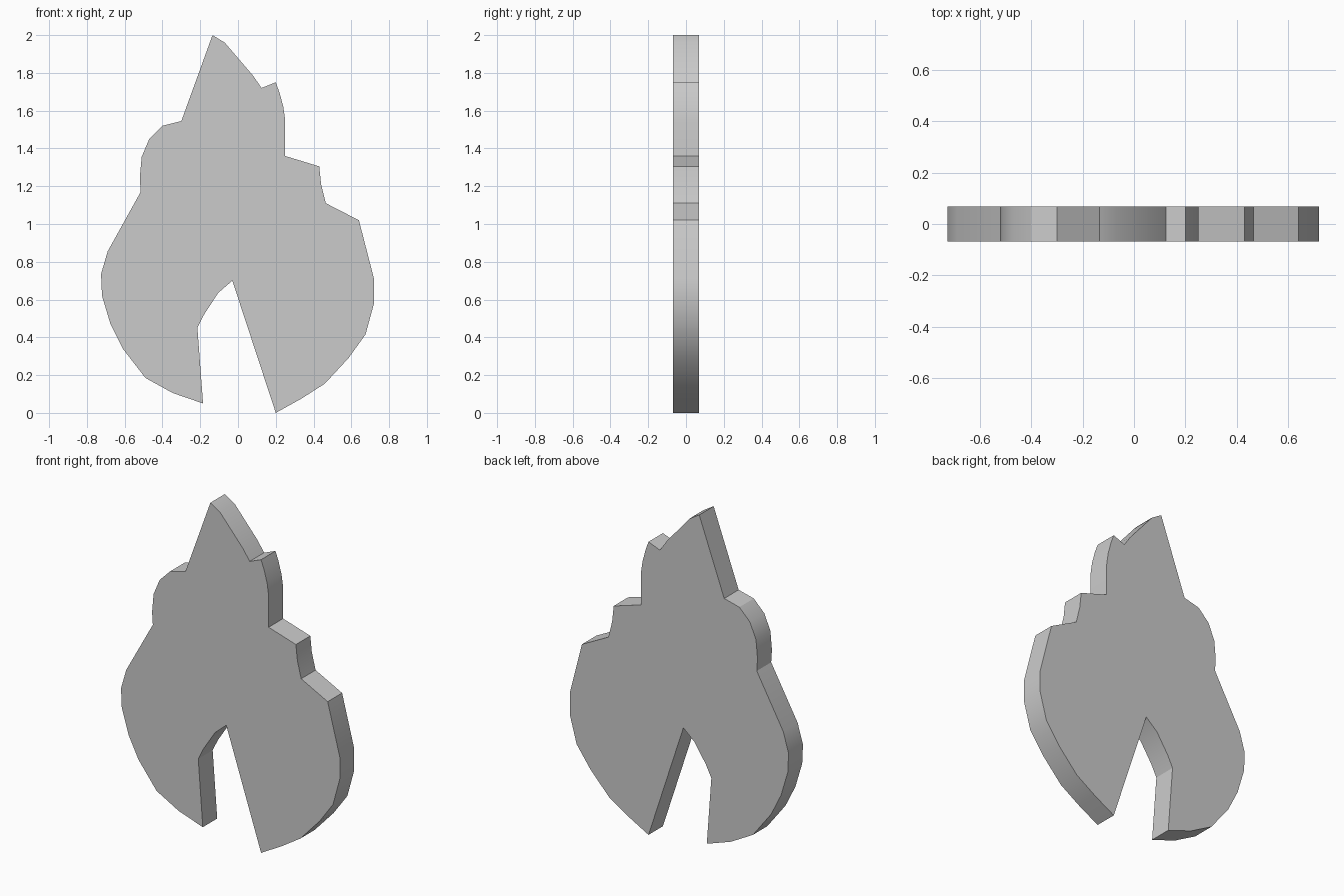
import bpy
import bmesh
import math

HALF_DEPTH = 0.068

# Remove the default cube
cube = bpy.data.objects.get("Cube")
if cube:
    bpy.data.objects.remove(cube, do_unlink=True)


def flat_material(name, colour):
    material = bpy.data.materials.new(name)
    material.use_nodes = True
    material.diffuse_color = colour
    for node in material.node_tree.nodes:
        if node.type == "BSDF_PRINCIPLED":
            node.inputs["Base Color"].default_value = colour
            node.inputs["Roughness"].default_value = 0.6
    return material


def extruded_profile(name, outline, half_depth, material):
    """Fill an x-z outline and extrude it through the depth."""
    bm = bmesh.new()
    face = bm.faces.new([bm.verts.new((x, -half_depth, z)) for x, z in outline])
    result = bmesh.ops.extrude_face_region(bm, geom=[face], use_keep_orig=True)
    back = [v for v in result["geom"] if isinstance(v, bmesh.types.BMVert)]
    bmesh.ops.translate(bm, verts=back, vec=(0, 2 * half_depth, 0))
    bmesh.ops.recalc_face_normals(bm, faces=bm.faces)
    mesh = bpy.data.meshes.new(name)
    bm.to_mesh(mesh)
    bm.free()
    mesh.materials.append(material)
    obj = bpy.data.objects.new(name, mesh)
    bpy.context.collection.objects.link(obj)
    return obj


# Flame silhouette, clockwise from the tip
tip = [(-.135, 2), (-.07, 1.96), (.08, 1.785), (.125, 1.72)]
upper_left_tongue = [(.2, 1.75), (.22, 1.695), (.24, 1.62), (.25, 1.55), (.25, 1.36)]
middle_left_tongue = [(.43, 1.305), (.44, 1.21), (.465, 1.11)]
left_belly = [(.64, 1.02), (.72, .71), (.72, .58), (.675, .415),
              (.585, .29), (.46, .155), (.335, .075), (.2, 0)]
bottom_notch = [(-.03, .7), (-.105, .635), (-.18, .52), (-.215, .45), (-.185, .05)]
right_belly = [(-.345, .105), (-.49, .185), (-.61, .34), (-.675, .47),
               (-.72, .62), (-.725, .735), (-.69, .855)]
right_tongue = [(-.515, 1.17), (-.52, 1.245), (-.51, 1.355),
                (-.47, 1.45), (-.4, 1.52), (-.3, 1.545)]

outline = (tip + upper_left_tongue + middle_left_tongue + left_belly
           + bottom_notch + right_belly + right_tongue)

grey = flat_material("plain grey", (.6, .6, .6, 1))
flame = extruded_profile("flame_plate", outline, HALF_DEPTH, grey)

# Smooth the curved rim while keeping the corners crisp
bpy.ops.object.select_all(action="DESELECT")
flame.select_set(True)
bpy.context.view_layer.objects.active = flame
bpy.ops.object.shade_smooth_by_angle(angle=math.radians(30))
